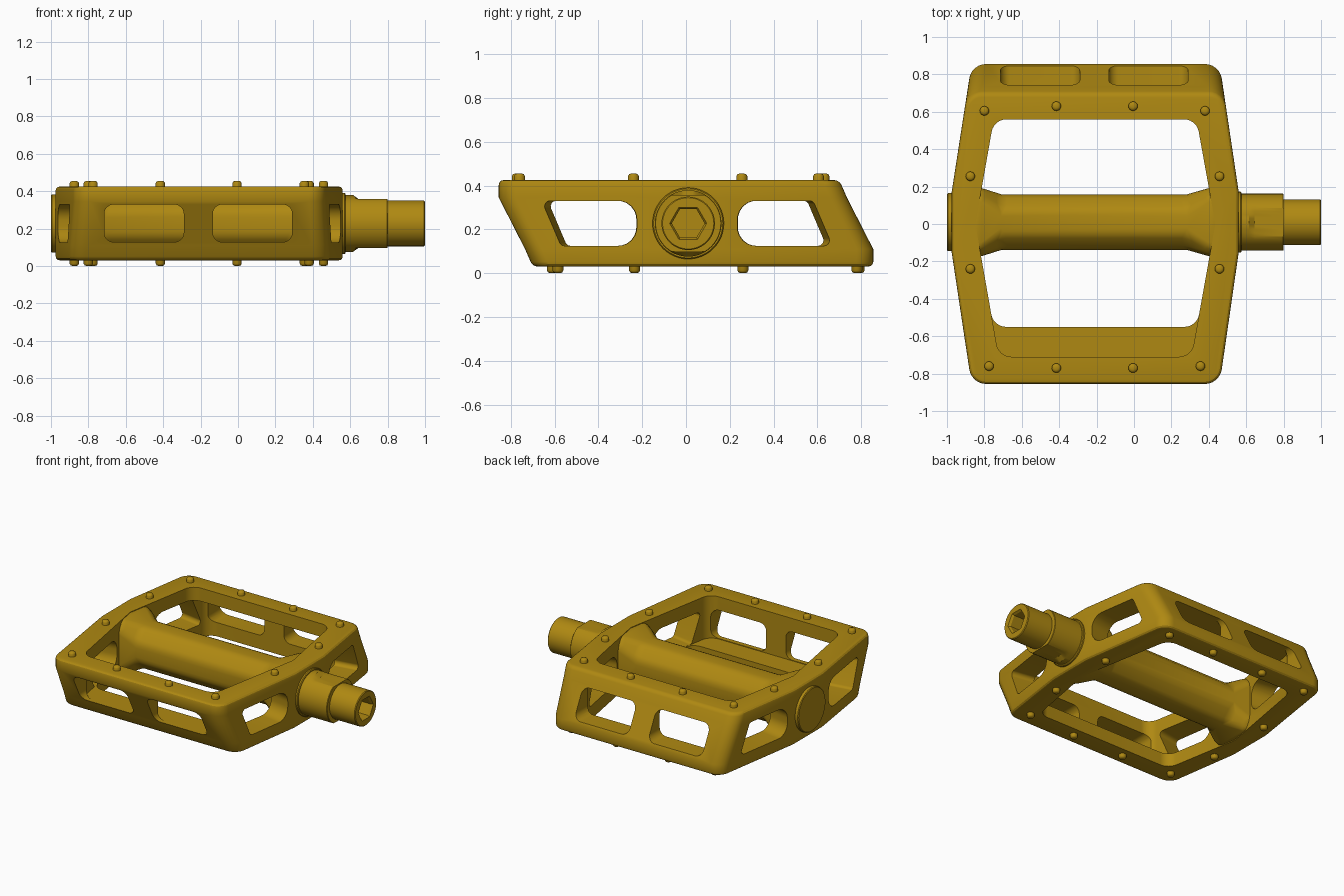
import bpy, bmesh
from math import sin, cos, pi
from mathutils import Vector

if "Cube" in bpy.data.objects:
    bpy.data.objects.remove(bpy.data.objects["Cube"], do_unlink=True)

gold = bpy.data.materials.new("gold")
gold.use_nodes = True
COLOUR = (0.43, 0.25, 0.006, 1)
gold.diffuse_color = COLOUR
gold.node_tree.nodes["Principled BSDF"].inputs["Base Color"].default_value = COLOUR

MID_Z, AXLE_Y = 0.2275, 0.01


def loft(name, rings):
    """Closed solid through rings holding equal numbers of points."""
    bm = bmesh.new()
    loops = [[bm.verts.new(p) for p in ring] for ring in rings]
    n = len(loops[0])
    for a, b in zip(loops, loops[1:]):
        for i in range(n):
            bm.faces.new((a[i], a[(i + 1) % n], b[(i + 1) % n], b[i]))
    bm.faces.new(loops[0])
    bm.faces.new(loops[-1])
    bmesh.ops.recalc_face_normals(bm, faces=bm.faces)
    mesh = bpy.data.meshes.new(name)
    bm.to_mesh(mesh)
    bm.free()
    mesh.materials.append(gold)
    obj = bpy.data.objects.new(name, mesh)
    bpy.context.collection.objects.link(obj)
    return obj


def rounded(corners, n=6):
    """2D polygon from (x, y, radius) corners, replaced by smooth arcs."""
    out = []
    pts = [Vector(c[:2]) for c in corners]
    for i, p in enumerate(pts):
        r = corners[i][2]
        if r == 0:
            out.append(p)
            continue
        a = (pts[i - 1] - p).normalized()
        b = (pts[(i + 1) % len(pts)] - p).normalized()
        half = a.angle(b) / 2
        centre = p + (a + b).normalized() * (r / sin(half))
        reach = r * cos(half) / sin(half)
        start, end = p + a * reach - centre, p + b * reach - centre
        for k in range(n + 1):
            out.append(centre + start.lerp(end, k / n).normalized() * r)
    return out


def activate(obj):
    bpy.ops.object.select_all(action="DESELECT")
    obj.select_set(True)
    bpy.context.view_layer.objects.active = obj


def bevel(obj, width):
    activate(obj)
    mod = obj.modifiers.new("bevel", "BEVEL")
    mod.width, mod.segments = width, 3
    mod.limit_method, mod.angle_limit = "ANGLE", 0.5
    bpy.ops.object.modifier_apply(modifier=mod.name)


def cut(obj, cutter):
    activate(obj)
    mod = obj.modifiers.new("cut", "BOOLEAN")
    mod.operation, mod.solver, mod.object = "DIFFERENCE", "EXACT", cutter
    bpy.ops.object.modifier_apply(modifier=mod.name)
    bpy.data.objects.remove(cutter, do_unlink=True)


def smooth(obj, angle=0.5):
    activate(obj)
    bpy.ops.object.shade_smooth_by_angle(angle=angle)


def outline(front, back, z):
    """Outer plan shape: sides taper from the hub to the ends."""
    def left(y): return -0.975 + 0.153 * max(0, abs(y) - 0.16)
    def right(y): return 0.56 - 0.147 * max(0, abs(y) - 0.16)
    c = [(left(front), front, 0.09), (right(front), front, 0.09),
         (0.56, -0.15, 0), (0.56, 0.17, 0),
         (right(back), back, 0.09), (left(back), back, 0.09),
         (-0.975, 0.17, 0), (-0.975, -0.15, 0)]
    return [(p.x, p.y, z) for p in rounded(c)]


def opening(front, back, z):
    """Inner plan shape of the frame."""
    def left(y): return -0.848 + 0.176 * abs(y)
    def right(y): return 0.435 - 0.18 * abs(y)
    c = [(left(front), front, 0.08), (right(front), front, 0.08), (0.435, 0, 0),
         (right(back), back, 0.08), (left(back), back, 0.08), (-0.848, 0, 0)]
    return [(p.x, p.y, z) for p in rounded(c)]


# Frame with slanted ends
frame = loft("pedal_frame", [outline(-0.70, 0.855, 0.03), outline(-0.735, 0.855, 0.11),
                             outline(-0.855, 0.735, 0.345), outline(-0.855, 0.70, 0.425)])
bevel(frame, 0.022)

# Stepped pockets, from above and below, leave a rail top and bottom at each end
cut(frame, loft("upper_pocket_cutter", [opening(-0.71, 0.56, z) for z in (0.124, 0.5)]))
cut(frame, loft("lower_pocket_cutter", [opening(-0.55, 0.71, z) for z in (-0.05, 0.331)]))

# Windows through the front and back walls
for x0, x1 in ((-0.715, -0.29), (-0.135, 0.29)):
    c = rounded([(x0, 0.128, 0.05), (x1, 0.128, 0.05), (x1, 0.329, 0.05), (x0, 0.329, 0.05)])
    cut(frame, loft("end_window_cutter", [[(p.x, y, p.y) for p in c] for y in (-1, 1)]))

# Slanted windows in the side walls, cut square to each tapering wall
for s in (1, -1):
    c = rounded([(0.22, -0.1025, 0.085), (0.665, -0.1025, 0.025),
                 (0.575, 0.1025, 0.025), (0.22, 0.1025, 0.085)])
    for inner, outer in ((0.2, 0.7), (-0.6, -1.1)):
        rings = [[(x, 0.005 + s * (p.x + shift), MID_Z + s * p.y) for p in c]
                 for x, shift in ((inner, -0.05), (outer, 0.035))]
        cut(frame, loft("side_window_cutter", rings))
smooth(frame)


# Softly faceted axle tube flaring into both side walls
def octagon(x, hy, hz, fy, fz):
    pts = [(fy, hz), (hy, fz), (hy, -fz), (fy, -hz), (-fy, -hz), (-hy, -fz), (-hy, fz), (-fy, hz)]
    return [(x, AXLE_Y + y, MID_Z + z) for y, z in pts]


wide, narrow = (0.182, 0.193, 0.14, 0.14), (0.149, 0.152, 0.064, 0.064)
tube = loft("axle_tube", [octagon(x, *size) for x, size in
                          ((-0.9, wide), (-0.815, wide), (-0.71, narrow),
                           (0.285, narrow), (0.40, wide), (0.48, wide))])
bevel(tube, 0.03)
smooth(tube)


# Turned parts along the axle
def turned(name, profile, sides=48):
    rings = []
    for x, r, flat in profile:
        ring = []
        for k in range(sides):
            a = 2 * pi * k / sides
            z = max(-flat, min(flat, r * sin(a)))
            ring.append((x, AXLE_Y + r * cos(a), MID_Z + z))
        rings.append(ring)
    return loft(name, rings)


smooth(turned("end_cap", [(-0.95, 0.155, 1), (-0.995, 0.155, 1), (-1.0, 0.15, 1)]))
smooth(turned("washer", [(0.5, 0.163, 1), (0.57, 0.163, 1), (0.575, 0.158, 1)]))

axle = turned("axle", [(0.5, 0.152, 1), (0.615, 0.152, 1), (0.645, 0.152, 0.13),
                       (0.797, 0.152, 0.13), (0.80, 0.149, 0.13), (0.80, 0.122, 1),
                       (0.995, 0.122, 1), (1.0, 0.117, 1)])
cut(axle, turned("socket_cutter", [(0.88, 0.075, 1), (0.985, 0.075, 1), (1.005, 0.088, 1)], 6))
smooth(axle)

# Grip pins on the top, and on the underside turned half round
TOP_PINS = [(-0.80, 0.605), (0.38, 0.605), (-0.415, 0.63), (-0.005, 0.63),
            (-0.875, 0.255), (0.457, 0.255), (-0.875, -0.24), (0.457, -0.24),
            (-0.775, -0.76), (0.355, -0.76), (-0.415, -0.77), (-0.005, -0.77)]
for side, s in (("top", 1), ("bottom", -1)):
    for x, y in TOP_PINS:
        yy = AXLE_Y + s * (y - AXLE_Y)
        rings = []
        for r, h in ((0.025, 0.18), (0.025, 0.215), (0.02, 0.224), (0.01, 0.2275)):
            rings.append([(x + r * cos(k * pi / 8), yy + r * sin(k * pi / 8), MID_Z + s * h)
                          for k in range(16)])
        smooth(loft(side + "_pin", rings), 1.2)
